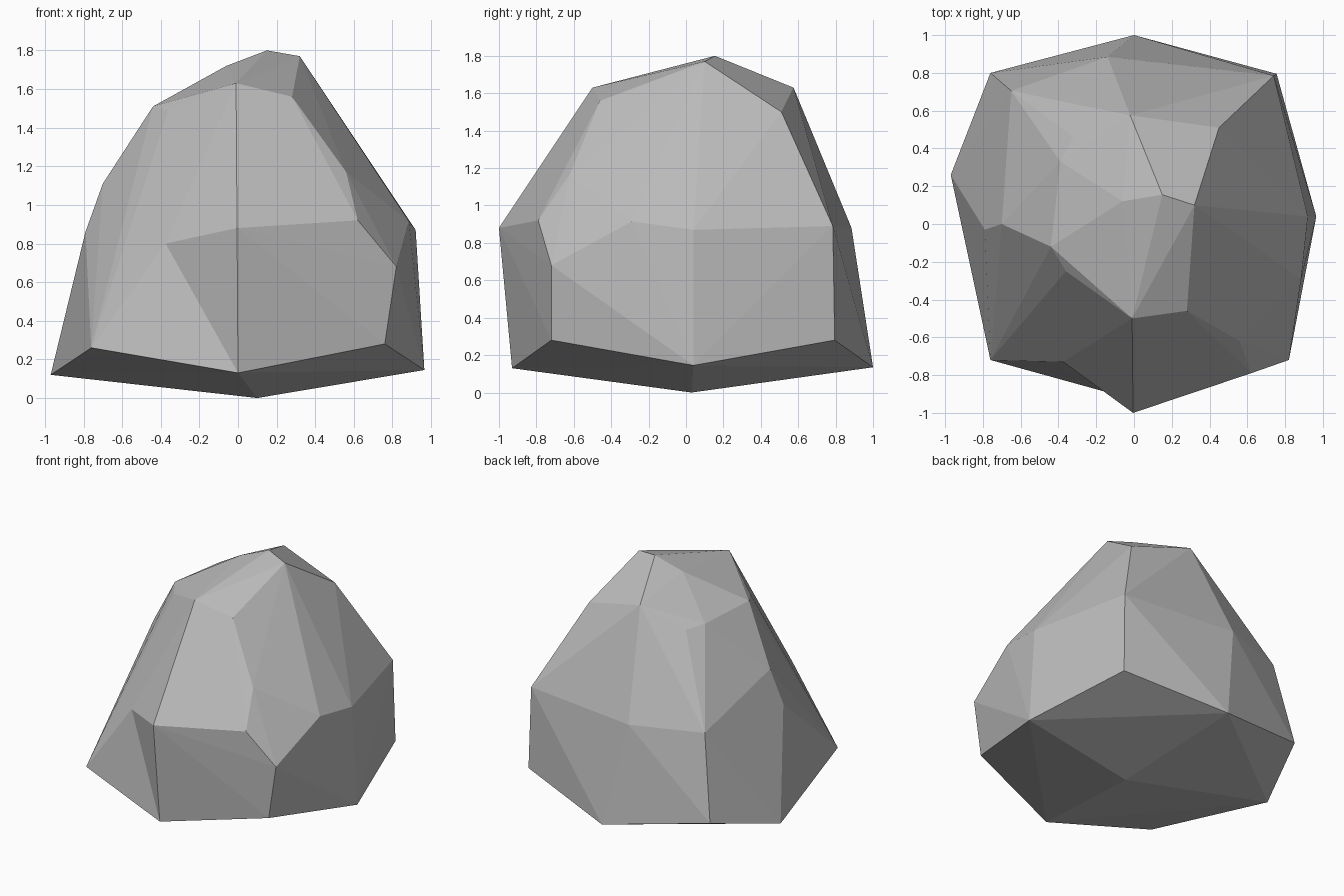
import bpy
import bmesh
from math import radians

default_cube = bpy.data.objects.get("Cube")
if default_cube:
    bpy.data.objects.remove(default_cube, do_unlink=True)

# Rough outlines of the boulder, from the ground up
underside = [(0.10, 0.03, 0.0)]
foot_front = (0.0, -0.93, 0.13)
foot_corner = (-0.76, -0.72, 0.26)
foot_ring = [
    foot_front, (0.76, -0.72, 0.28), (0.965, 0.04, 0.145), (0.755, 0.795, 0.28),
    (0.0, 1.0, 0.135), (-0.76, 0.80, 0.27), (-0.97, 0.26, 0.12), foot_corner,
]
waist_front = (-0.005, -1.0, 0.88)
waist_notch = (-0.375, -0.73, 0.80)
waist_ring = [
    waist_front, (0.62, -0.79, 0.92), (0.82, -0.72, 0.68), (0.885, -0.29, 0.915),
    (0.92, 0.04, 0.87), (0.74, 0.785, 0.89), (-0.14, 0.885, 0.88),
    (-0.65, 0.705, 0.885), (-0.79, -0.03, 0.86), waist_notch,
]
shoulder_ring = [
    (-0.01, -0.50, 1.63), (0.28, -0.46, 1.56), (0.56, -0.62, 1.17),
    (0.45, 0.51, 1.50), (-0.02, 0.575, 1.63), (-0.32, 0.46, 1.48),
    (-0.39, 0.33, 1.495), (-0.70, 0.0, 1.11), (-0.44, -0.12, 1.51),
    (-0.36, -0.25, 1.49),
]
crown = [(0.15, 0.155, 1.80), (0.32, 0.10, 1.77), (-0.06, 0.12, 1.72)]

# Wrap a faceted skin around the outlines
bm = bmesh.new()
corner = {}
for outline in (underside, foot_ring, waist_ring, shoulder_ring, crown):
    for point in outline:
        corner[point] = bm.verts.new(point)
skin = bmesh.ops.convex_hull(bm, input=bm.verts[:], use_existing_faces=False)

# Turn one crease inwards to form the hollow low on the front
ridge = bm.edges.get((corner[waist_front], corner[foot_corner]))
if ridge and len(ridge.link_faces) == 2:
    bmesh.utils.edge_rotate(ridge, True)

# Tidy loose points and merge the facets that are already flat
loose = [v for v in bm.verts if not v.link_faces]
bmesh.ops.delete(bm, geom=loose, context='VERTS')
bmesh.ops.dissolve_limit(bm, angle_limit=radians(1.5), verts=bm.verts[:], edges=bm.edges[:])
bmesh.ops.recalc_face_normals(bm, faces=bm.faces[:])
for face in bm.faces:
    face.smooth = False

mesh = bpy.data.meshes.new("boulder")
bm.to_mesh(mesh)
bm.free()
boulder = bpy.data.objects.new("boulder", mesh)
bpy.context.collection.objects.link(boulder)

# Plain stone colour
stone = bpy.data.materials.new("stone_grey")
stone.use_nodes = True
grey = (0.5, 0.5, 0.5, 1.0)
stone.diffuse_color = grey
for node in stone.node_tree.nodes:
    if node.type == 'BSDF_PRINCIPLED':
        node.inputs["Base Color"].default_value = grey
        node.inputs["Roughness"].default_value = 0.9
mesh.materials.append(stone)
